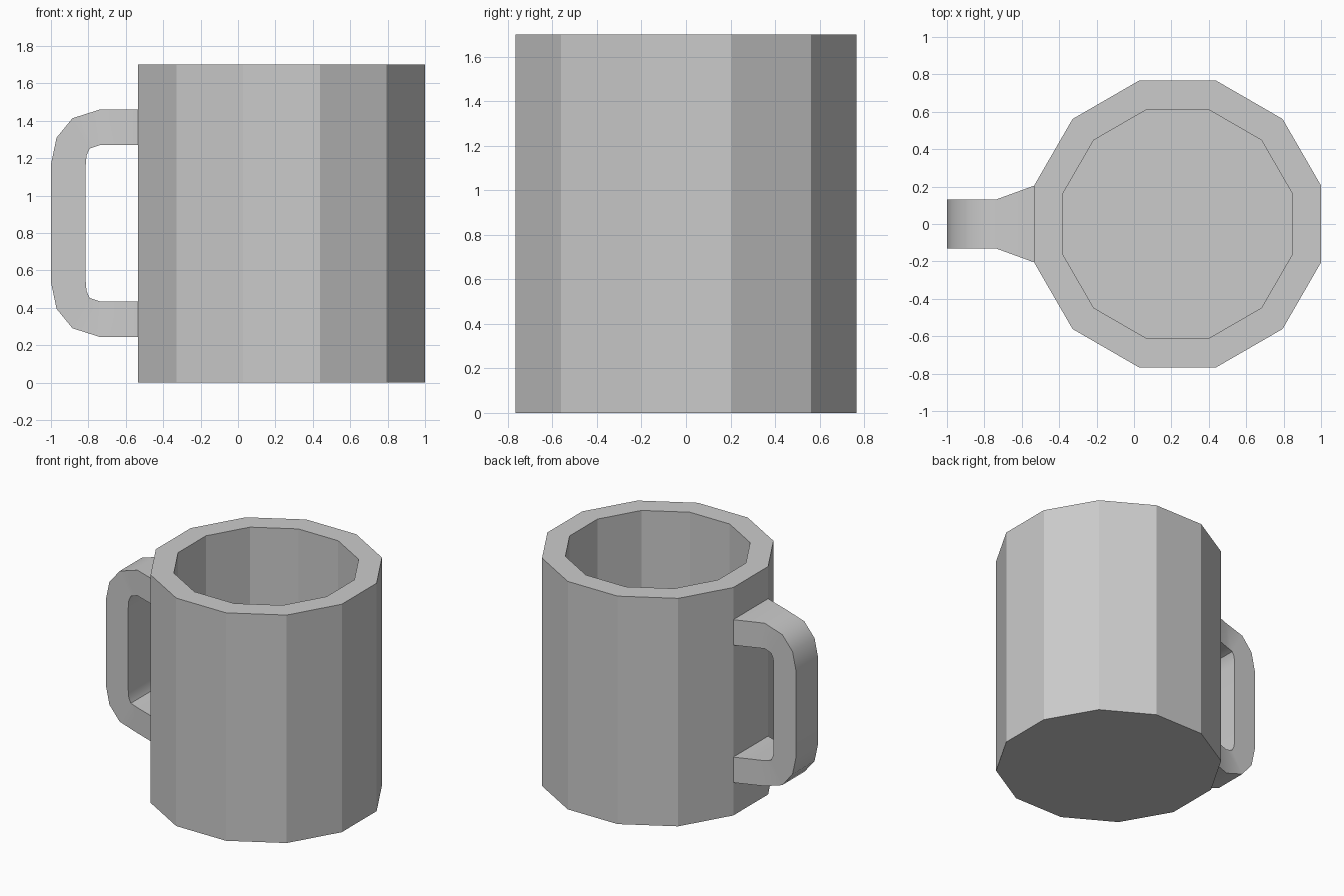
import bpy, bmesh
from math import radians, cos, sin

if "Cube" in bpy.data.objects:
    bpy.data.objects.remove(bpy.data.objects["Cube"])

CX, SIDES = 0.233, 12      # cup axis and number of sides
R_OUT, R_IN = 0.794, 0.634
HEIGHT, FLOOR = 1.70, 0.15
MID_Z = 0.8525             # handle is mirrored about this height


def finish(name, bm):
    bmesh.ops.recalc_face_normals(bm, faces=bm.faces)
    mesh = bpy.data.meshes.new(name)
    bm.to_mesh(mesh)
    bm.free()
    obj = bpy.data.objects.new(name, mesh)
    bpy.context.collection.objects.link(obj)
    return obj


def bridge(bm, a, b, closed=True):
    n = len(a)
    for i in range(n if closed else n - 1):
        j = (i + 1) % n
        bm.faces.new((a[i], a[j], b[j], b[i]))


# Cup: outer wall, rim, inner wall and floor from four rings
bm = bmesh.new()
rings = []
for r, z in ((R_OUT, 0), (R_OUT, HEIGHT), (R_IN, HEIGHT), (R_IN, FLOOR)):
    angles = [radians(15 + 360 * k / SIDES) for k in range(SIDES)]
    rings.append([bm.verts.new((CX + r * cos(a), r * sin(a), z)) for a in angles])
for a, b in zip(rings, rings[1:]):
    bridge(bm, a, b)
bm.faces.new(rings[0])
bm.faces.new(rings[-1])
finish("cup_body", bm)

# Handle: upper half of the outer and inner profiles as (x, z), mirrored downwards
outer = [(-0.534, 1.46), (-0.74, 1.46), (-0.885, 1.414), (-0.97, 1.31), (-1.0, 1.168)]
inner = [(-0.534, 1.27), (-0.74, 1.27), (-0.793, 1.252), (-0.81, 1.215), (-0.815, 1.155)]


def full(half):
    return half + [(x, 2 * MID_Z - z) for x, z in reversed(half)]


def half_width(x):
    # flares out where the handle meets the cup
    return 0.205 if x > -0.6 else 0.13


bm = bmesh.new()
strips = []
for profile, side in ((outer, -1), (outer, 1), (inner, 1), (inner, -1)):
    strips.append([bm.verts.new((x, side * half_width(x), z)) for x, z in full(profile)])
for k in range(4):
    bridge(bm, strips[k], strips[(k + 1) % 4], closed=False)
handle = finish("handle", bm)

# Soft bends along the handle, crisp long edges
bpy.context.view_layer.objects.active = handle
handle.select_set(True)
bpy.ops.object.shade_smooth_by_angle(angle=radians(40))
